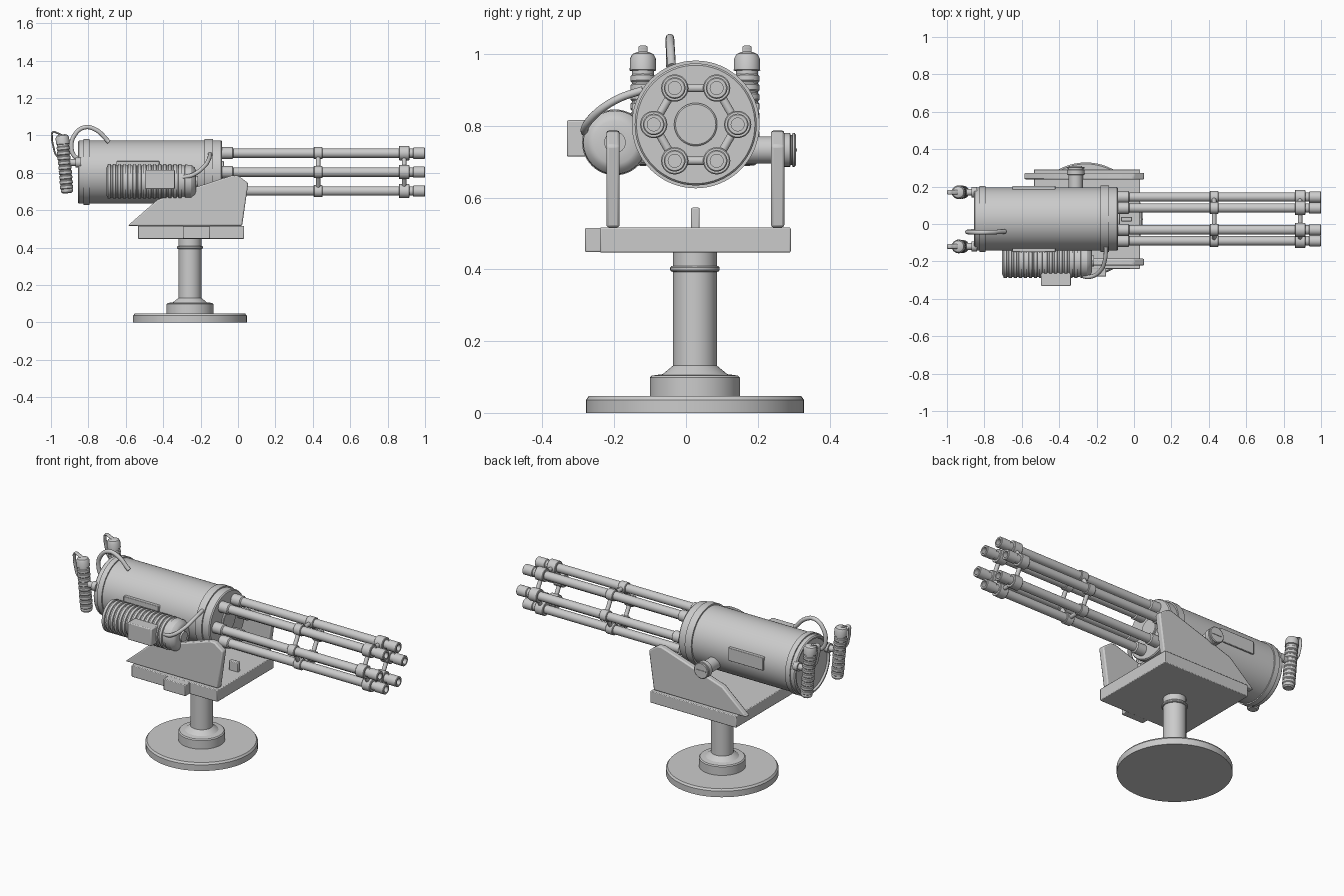
import bpy, bmesh
from math import sin, cos, pi, radians
from mathutils import Matrix, Vector

if "Cube" in bpy.data.objects:
    bpy.data.objects.remove(bpy.data.objects["Cube"])

CY, CZ = 0.027, 0.804          # gun axis (runs along x)
AXES = {'X': Matrix.Rotation(pi / 2, 4, 'Y'), 'Y': Matrix.Rotation(-pi / 2, 4, 'X'), 'Z': Matrix()}


def add(name, bm, loc=(0, 0, 0), bevel=0):
    bmesh.ops.recalc_face_normals(bm, faces=bm.faces)
    me = bpy.data.meshes.new(name)
    bm.to_mesh(me)
    bm.free()
    ob = bpy.data.objects.new(name, me)
    ob.location = loc
    bpy.context.collection.objects.link(ob)
    if bevel:
        m = ob.modifiers.new("bevel", 'BEVEL')
        m.width, m.segments = bevel, 2
    return ob


def lathe(name, prof, axis='Z', loc=(0, 0, 0), seg=48):
    """Turn (distance along axis, radius) points; open ends are capped."""
    bm = bmesh.new()
    rings = [[bm.verts.new((r * cos(2 * pi * i / seg), r * sin(2 * pi * i / seg), t))
              for i in range(seg)] for t, r in prof]
    for a, b in zip(rings, rings[1:]):
        for i in range(seg):
            j = (i + 1) % seg
            bm.faces.new((a[i], a[j], b[j], b[i]))
    bm.faces.new(rings[0])
    bm.faces.new(rings[-1])
    bm.transform(AXES[axis])
    return add(name, bm, loc)


def box(name, x, y, z, bevel=0.004):
    bm = bmesh.new()
    bmesh.ops.create_cube(bm, size=1)
    bm.transform(Matrix.Diagonal((x[1] - x[0], y[1] - y[0], z[1] - z[0], 1)))
    return add(name, bm, (sum(x) / 2, sum(y) / 2, sum(z) / 2), bevel)


def tube(name, pts, r, loc=(0, 0, 0), scale=(1, 1, 1)):
    cu = bpy.data.curves.new(name, 'CURVE')
    cu.dimensions = '3D'
    cu.bevel_depth, cu.bevel_resolution, cu.use_fill_caps = r, 3, True
    sp = cu.splines.new('BEZIER')
    sp.bezier_points.add(len(pts) - 1)
    for p, co in zip(sp.bezier_points, pts):
        p.co = co
        p.handle_left_type = p.handle_right_type = 'AUTO'
    ob = bpy.data.objects.new(name, cu)
    ob.location, ob.scale = loc, scale
    bpy.context.collection.objects.link(ob)
    return ob


# Pedestal
lathe("pedestal", [(0, .304), (.036, .304), (.047, .296), (.047, .126), (.098, .126), (.104, .12),
                   (.108, .09), (.132, .061), (.393, .061), (.394, .066), (.398, .069), (.405, .069),
                   (.409, .066), (.41, .061), (.455, .061)], 'Z', (-.257, .025, 0), 64)

# Cradle: platform, latch block, centre stop, side plates
box("platform", (-.535, .032), (-.24, .292), (.447, .517))
box("latch_block", (-.295, -.15), (-.281, -.23), (.448, .516))
box("centre_stop", (-.07, -.01), (.014, .038), (.51, .572))
outline = [(-.59, .517), (-.43, .657), (-.03, .787), (.0, .785), (.055, .745), (.022, .517)]
for name, y0, y1 in (("left_side_plate", -.222, -.185), ("right_side_plate", .237, .274)):
    bm = bmesh.new()
    f = bm.faces.new([bm.verts.new((x, y0, z)) for x, z in outline])
    ext = bmesh.ops.extrude_face_region(bm, geom=[f])
    bmesh.ops.translate(bm, vec=(0, y1 - y0, 0), verts=[v for v in ext['geom'] if isinstance(v, bmesh.types.BMVert)])
    add(name, bm, bevel=.007)

# Receiver drum with front and rear bands
lathe("receiver", [(-.845, .135), (-.845, .15), (-.856, .155), (-.856, .163), (-.85, .169), (-.826, .169),
                   (-.826, .176), (-.795, .176), (-.795, .169), (-.178, .169), (-.178, .178), (-.135, .178),
                   (-.135, .17), (-.092, .17), (-.086, .165)], 'X', (0, CY, CZ), 64)
box("access_panels", (-.65, -.42), (CY - .177, CY + .177), (.785, .862), .003)
lathe("barrel_hub", [(-.1, .06), (-.078, .06), (-.075, .056)], 'X', (0, CY, CZ))

# Barrels, collars, clamps and the hexagon of links
pos = [Vector((0, CY + .117 * cos(k * pi / 3), CZ + .117 * sin(k * pi / 3))) for k in range(6)]
for k, p in enumerate(pos):
    lathe(f"barrel_{k}", [(-.09, .032), (-.03, .032), (-.025, .025), (.935, .025), (.938, .03), (.997, .03),
                          (1, .027), (1, .018), (.9, .018)], 'X', p, 32)
    for x0, x1, r in ((.405, .452, .032), (.86, .916, .038)):
        lathe(f"clamp_{k}", [(x0, .024), (x0, r - .003), (x0 + .003, r), (x1 - .003, r),
                             (x1, r - .003), (x1, .024)], 'X', p, 32)
        off = Vector(((x0 + x1) / 2, 0, 0))
        q = pos[(k + 1) % 6]
        d = (q - p).normalized() * .026
        tube(f"barrel_link_{k}", [p + d + off, q - d + off], .012)

# Ribbed drive motor with terminal box and cable
ribs = [(-.706, .07), (-.7, .082)]
for i in range(15):
    x = -.698 + i * .027
    ribs += [(x, .085), (x + .002, .092), (x + .017, .092), (x + .019, .085)]
ribs += [(-.285, .085), (-.283, .09), (-.25, .088), (-.232, .075), (-.225, .06), (-.225, .03), (-.215, .03)]
lathe("motor", ribs, 'X', (0, -.198, .754))
box("motor_terminal_box", (-.497, -.338), (-.332, -.26), (.714, .816), .005)
tube("motor_cable", [(-.3, -.27, .775), (-.24, -.283, .79), (-.18, -.25, .835), (-.155, -.19, .875), (-.15, -.12, .9)], .011)

# Feed knob on the right flank
lathe("side_knob", [(.13, .038), (.262, .038), (.264, .047), (.29, .047), (.292, .042), (.296, .042),
                    (.297, .047), (.303, .047), (.306, .043)], 'Y', (-.312, 0, .733), 32)
box("knob_slot", (-.345, -.279), (.29, .309), (.729, .737), 0)

# Top hose
tube("top_hose", [(-.69, -.04, .965), (-.76, -.044, 1.03), (-.82, -.045, 1.043), (-.875, -.044, 1.0),
                  (-.89, -.042, .93), (-.87, -.04, .885), (-.83, -.04, .87)], .012)

# Twin grips: grooved handle, stem, trigger lever
grip = [(-.158, .022), (-.152, .03), (-.142, .033)]
for i in range(9):
    z = -.135 + i * .026
    grip += [(z, .031), (z + .004, .035), (z + .018, .035), (z + .022, .031)]
grip += [(.105, .031), (.107, .037), (.14, .036), (.152, .03), (.158, .018)]
for side, y in (("left", -.12), ("right", .17)):
    g = lathe(f"{side}_grip", grip, 'Z', (-.927, y, .848), 24)
    g.rotation_euler.y = radians(-5)
    lathe(f"{side}_grip_stem", [(-.92, .018), (-.868, .018), (-.868, .027), (-.84, .027)], 'X', (0, y, .855), 24)
    ys = y + (.035 if side == "left" else -.035)
    tube(f"{side}_trigger", [(-.94, 0, 1.0), (-.965, 0, 1.012), (-.99, 0, 1.018), (-.995, 0, .995),
                             (-.987, 0, .94), (-.972, 0, .895), (-.945, 0, .872)], .005, (0, y, 0), (1, 2.6, 1))

# Smooth shading with sharp edges kept
bpy.ops.object.select_all(action='DESELECT')
for ob in bpy.context.scene.objects:
    if ob.type == 'MESH':
        ob.select_set(True)
        bpy.context.view_layer.objects.active = ob
bpy.ops.object.shade_smooth_by_angle(angle=radians(32))
